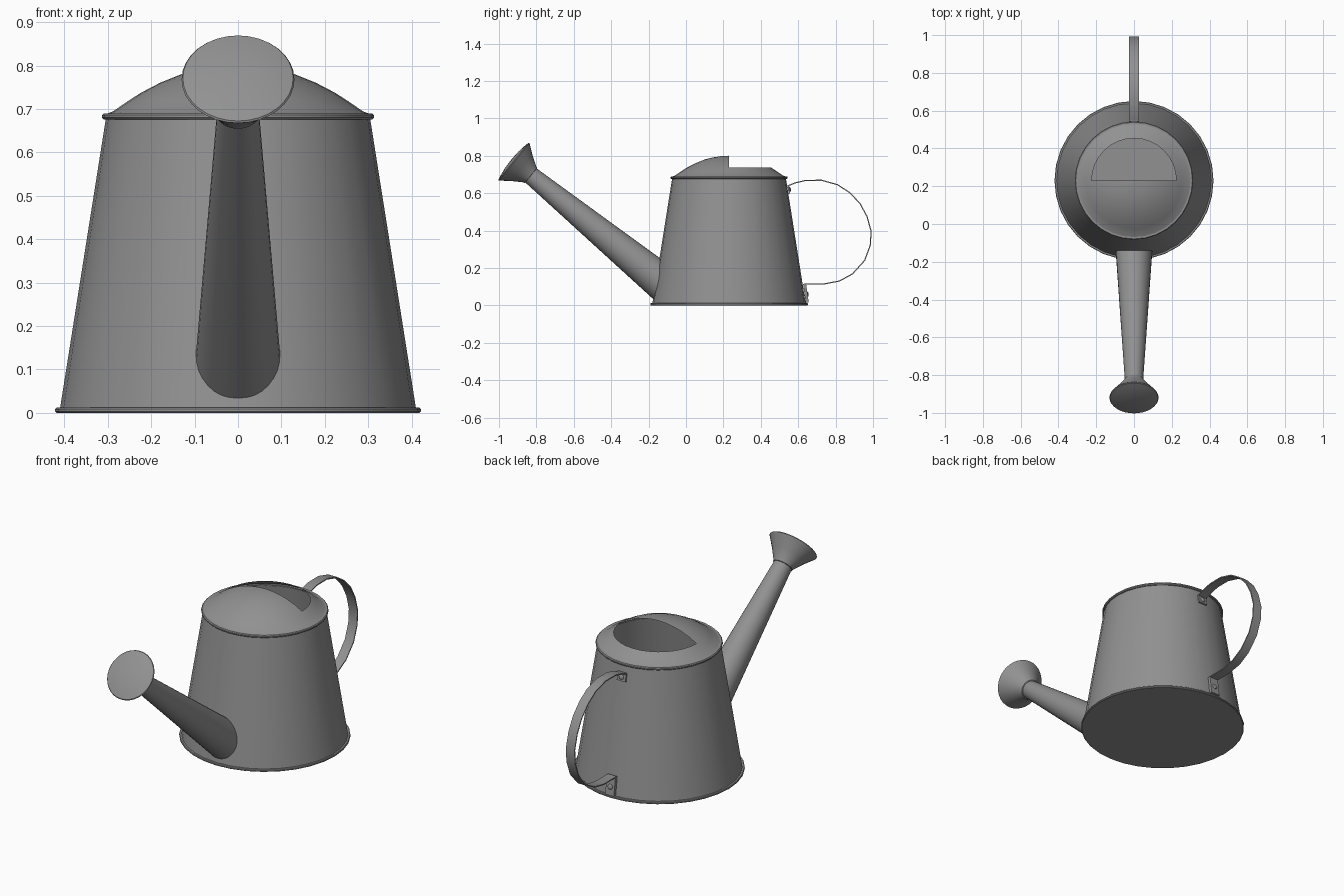
import bpy, bmesh, math
from mathutils import Vector, Matrix

if "Cube" in bpy.data.objects:
    bpy.data.objects.remove(bpy.data.objects["Cube"])

CY = 0.23            # y position of the can's axis
SIDES = 32

metal = bpy.data.materials.new("grey_metal")
metal.diffuse_color = (0.28, 0.285, 0.28, 1)
metal.use_nodes = True
metal.node_tree.nodes["Principled BSDF"].inputs["Base Color"].default_value = metal.diffuse_color


def finish(name, bm, angle=30):
    bmesh.ops.remove_doubles(bm, verts=bm.verts, dist=1e-5)
    mesh = bpy.data.meshes.new(name)
    bm.to_mesh(mesh)
    bm.free()
    mesh.materials.append(metal)
    ob = bpy.data.objects.new(name, mesh)
    bpy.context.collection.objects.link(ob)
    bpy.ops.object.select_all(action='DESELECT')
    ob.select_set(True)
    bpy.context.view_layer.objects.active = ob
    bpy.ops.object.shade_smooth_by_angle(angle=math.radians(angle))
    return ob


def skin(bm, rings, keep=lambda i, j: True):
    """Join rings of points with quads (triangles at poles)."""
    rows = [[bm.verts.new(p) for p in ring] for ring in rings]
    n = len(rows[0])
    for i in range(len(rows) - 1):
        for j in range(n):
            if not keep(i, j):
                continue
            k = (j + 1) % n
            quad = [rows[i][j], rows[i][k], rows[i + 1][k], rows[i + 1][j]]
            if (quad[0].co - quad[1].co).length < 1e-6:
                quad.pop(0)
            elif (quad[2].co - quad[3].co).length < 1e-6:
                quad.pop(3)
            bm.faces.new(quad)
    loose = [v for v in bm.verts if not v.link_faces]
    bmesh.ops.delete(bm, geom=loose, context='VERTS')


def lathe(name, profile, matrix, keep=lambda i, j: True, sides=SIDES):
    bm = bmesh.new()
    rings = [[matrix @ Vector((r * math.cos(2 * math.pi * j / sides),
                               r * math.sin(2 * math.pi * j / sides), z))
              for j in range(sides)] for r, z in profile]
    skin(bm, rings, keep)
    return finish(name, bm)


can = Matrix.Translation((0, CY, 0))


def can_radius(z):
    return 0.411 - 0.107 * z / 0.68


# Can: bottom disc and tapering wall, with a rolled rim at each end
lathe("can_body", [(0, 0.003), (0.411, 0.003), (can_radius(0.68), 0.68)], can)
lathe("bottom_rim", [(0.405, 0.0), (0.418, 0.0), (0.421, 0.003), (0.421, 0.009),
                     (0.418, 0.012), (0.405, 0.012)], can)
lathe("top_rim", [(0.302, 0.676), (0.309, 0.676), (0.313, 0.680), (0.313, 0.686),
                  (0.309, 0.690), (0.298, 0.690)], can)

# Domed cover with its back half cut open
dome = [(0.307, 0.687), (0.287, 0.695), (0.255, 0.717), (0.224, 0.737),
        (0.18, 0.760), (0.13, 0.780), (0.085, 0.791), (0.04, 0.798), (0, 0.800)]
lathe("domed_cover", dome, can, lambda i, j: i < 3 or j >= SIDES // 2)

# Spout: a tapering tube trimmed where it meets the can wall
tip = Vector((0, -0.833, 0.698))
axis = Vector((0, -0.775, 0.632)).normalized()
side = Vector((1, 0, 0))
up = axis.cross(side)


def spout_point(t, a):
    r = 0.048 + 0.055 * t
    return tip - axis * t + r * (side * math.cos(a) + up * math.sin(a))


def trim(a):
    lo, hi = 0.3, 1.4
    for _ in range(30):
        mid = (lo + hi) / 2
        p = spout_point(mid, a)
        if math.hypot(p.x, p.y - CY) > can_radius(p.z) - 0.003:
            lo = mid
        else:
            hi = mid
    return spout_point(lo, a)


angles = [2 * math.pi * j / SIDES for j in range(SIDES)]
bm = bmesh.new()
skin(bm, [[trim(a) for a in angles], [spout_point(0, a) for a in angles]])
finish("spout", bm)

# Sprinkler rose: flared cone closed by a shallow convex face
frame = Matrix((side, up, axis)).transposed().to_4x4()
frame.translation = tip
lathe("sprinkler_rose", [(0.047, -0.006), (0.053, -0.004), (0.055, 0.004), (0.088, 0.055),
                         (0.127, 0.107), (0.130, 0.111), (0.127, 0.115),
                         (0.10, 0.121), (0.06, 0.127), (0, 0.130)], frame)


def strap(name, path, half_width, thick):
    """Flat band following a path in the y-z plane."""
    pts = [Vector((0, y, z)) for y, z in path]
    rings = []
    for i, p in enumerate(pts):
        d = (pts[min(i + 1, len(pts) - 1)] - pts[max(i - 1, 0)]).normalized()
        n = Vector((0, -d.z, d.y)) * thick / 2
        w = Vector((half_width, 0, 0))
        rings.append([p - w - n, p + w - n, p + w + n, p - w + n])
    bm = bmesh.new()
    skin(bm, rings)
    bm.verts.ensure_lookup_table()
    bm.faces.new(bm.verts[:4])
    bm.faces.new(bm.verts[-4:])
    bmesh.ops.recalc_face_normals(bm, faces=bm.faces)
    finish(name, bm)


# Handle band with its two mounting tabs
strap("handle", [(0.547, 0.640), (0.585, 0.655), (0.64, 0.668), (0.725, 0.669),
                 (0.81, 0.645), (0.875, 0.603), (0.93, 0.545), (0.968, 0.475),
                 (0.99, 0.395), (0.985, 0.32), (0.955, 0.24), (0.89, 0.168),
                 (0.82, 0.130), (0.74, 0.115), (0.632, 0.115)], 0.026, 0.006)
strap("upper_tab", [(0.546, 0.643), (0.553, 0.598)], 0.026, 0.008)
strap("lower_tab", [(0.634, 0.116), (0.648, 0.015)], 0.026, 0.016)

# Rivets holding the tabs
tilt = math.atan2(0.107, 0.68)
for name, y, z in (("upper_rivet", 0.552, 0.62), ("lower_rivet", 0.647, 0.06)):
    m = Matrix.Translation((0, y, z)) @ Matrix.Rotation(-math.pi / 2 + tilt, 4, 'X')
    lathe(name, [(0.014, -0.006), (0.014, 0.004), (0.009, 0.008), (0, 0.009)], m, sides=12)
